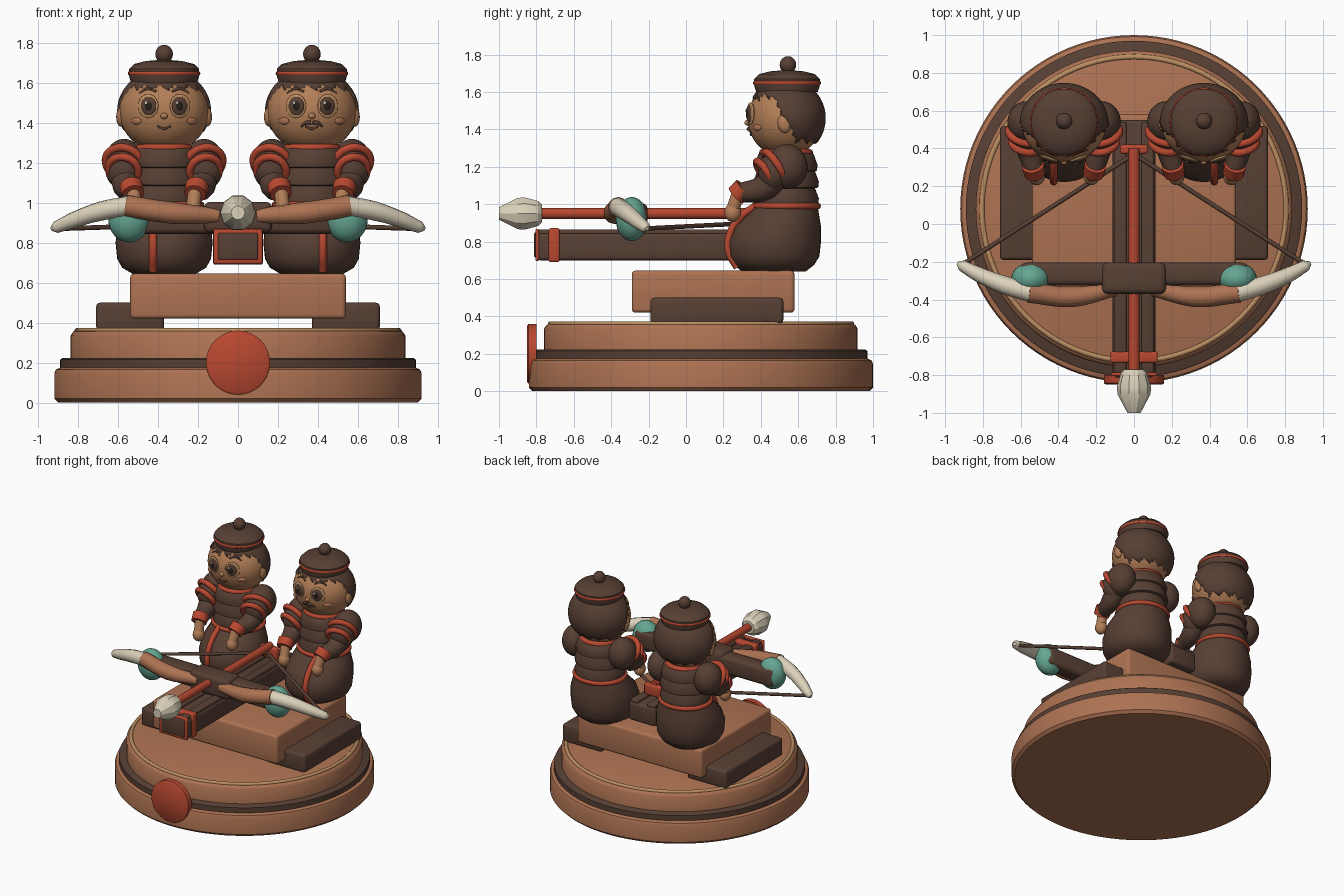
import bpy, bmesh, math
from mathutils import Vector, Matrix

if "Cube" in bpy.data.objects:
    bpy.data.objects.remove(bpy.data.objects["Cube"])


def material(name, rgb):
    m = bpy.data.materials.new(name)
    m.diffuse_color = (*rgb, 1)
    m.use_nodes = True
    m.node_tree.nodes["Principled BSDF"].inputs["Base Color"].default_value = m.diffuse_color
    return m


WOOD = material("wood", (0.42, 0.17, 0.085))
DARK = material("dark_wood", (0.095, 0.05, 0.034))
RED = material("red", (0.48, 0.065, 0.03))
BONE = material("bone", (0.72, 0.65, 0.5))
TEAL = material("teal", (0.13, 0.38, 0.29))
SKIN = material("skin", (0.45, 0.21, 0.095))
TAN = material("tan", (0.5, 0.27, 0.12))
BLACK = material("black", (0.02, 0.014, 0.01))


def finish(name, bm, mat, angle=40):
    bmesh.ops.recalc_face_normals(bm, faces=bm.faces)
    me = bpy.data.meshes.new(name)
    bm.to_mesh(me)
    bm.free()
    ob = bpy.data.objects.new(name, me)
    bpy.context.collection.objects.link(ob)
    return smooth(ob, mat, angle)


def smooth(ob, mat, angle=40):
    ob.data.materials.clear()
    ob.data.materials.append(mat)
    bpy.ops.object.select_all(action='DESELECT')
    ob.select_set(True)
    bpy.context.view_layer.objects.active = ob
    if angle:
        bpy.ops.object.shade_smooth_by_angle(angle=math.radians(angle))
    return ob


def box(name, lo, hi, mat, bevel=0.02):
    lo, hi = Vector(lo), Vector(hi)
    bm = bmesh.new()
    bmesh.ops.create_cube(bm, size=1, matrix=Matrix.Translation((lo + hi) / 2) @ Matrix.Diagonal((*(hi - lo), 1)))
    bmesh.ops.bevel(bm, geom=bm.edges[:], offset=bevel, segments=3, profile=0.5, affect='EDGES')
    return finish(name, bm, mat)


def ball(name, loc, r, mat, rot=(0, 0, 0), seg=28):
    bm = bmesh.new()
    bmesh.ops.create_uvsphere(bm, u_segments=seg, v_segments=seg * 2 // 3, radius=1)
    ob = finish(name, bm, mat, 80)
    ob.location, ob.scale, ob.rotation_euler = loc, r, rot
    return ob


def loft(name, rings, mat, loc=(0, 0, 0), rot=(0, 0, 0), sides=40, angle=40):
    """Stack of elliptical rings (z, y centre, rx, ry), capped."""
    bm = bmesh.new()
    loops = []
    for z, yc, rx, ry in rings:
        loops.append([bm.verts.new((rx * math.cos(a), yc + ry * math.sin(a), z))
                      for a in (2 * math.pi * i / sides for i in range(sides))])
    for a, b in zip(loops, loops[1:]):
        for i in range(sides):
            j = (i + 1) % sides
            bm.faces.new((a[i], a[j], b[j], b[i]))
    bm.faces.new(loops[0])
    bm.faces.new(loops[-1])
    ob = finish(name, bm, mat, angle)
    ob.location, ob.rotation_euler = loc, rot
    return ob


def lathe(name, prof, mat, **kw):
    return loft(name, [(z, 0, r, r) for r, z in prof], mat, **kw)


def tube(name, pts, radii, mat):
    cu = bpy.data.curves.new(name, 'CURVE')
    cu.dimensions, cu.bevel_depth, cu.bevel_resolution = '3D', 1, 4
    cu.use_fill_caps, cu.resolution_u = True, 8
    sp = cu.splines.new('BEZIER')
    sp.bezier_points.add(len(pts) - 1)
    for bp, p, r in zip(sp.bezier_points, pts, radii):
        bp.co, bp.radius = p, r
        bp.handle_left_type = bp.handle_right_type = 'AUTO'
    ob = bpy.data.objects.new(name, cu)
    bpy.context.collection.objects.link(ob)
    bpy.ops.object.select_all(action='DESELECT')
    ob.select_set(True)
    bpy.context.view_layer.objects.active = ob
    bpy.ops.object.convert(target='MESH')
    return smooth(bpy.context.object, mat, 50)


def ring(name, loc, R, r, mat, rot=(0, 0, 0), scale=(1, 1, 1), seg=40):
    bpy.ops.mesh.primitive_torus_add(location=loc, rotation=rot, major_radius=R, minor_radius=r,
                                     major_segments=seg, minor_segments=10)
    ob = bpy.context.object
    ob.name, ob.scale = name, scale
    return smooth(ob, mat, 60)


# round stepped base
C = (0, 0.08, 0)
lathe("base_lower", [(0.9, 0), (0.92, 0.02), (0.92, 0.145), (0.912, 0.165), (0.89, 0.175)], WOOD, loc=C, sides=96)
lathe("base_band", [(0.89, 0.165), (0.89, 0.215), (0.88, 0.222)], DARK, loc=C, sides=96)
lathe("base_upper", [(0.838, 0.2), (0.838, 0.335), (0.825, 0.355), (0.8, 0.365)], WOOD, loc=C, sides=96)
ring("base_rim", (0, 0.08, 0.36), 0.805, 0.014, TAN, seg=96)
# plain badge on the front
lathe("badge", [(0.15, 0), (0.16, 0.008), (0.16, 0.05)], RED, loc=(0, -0.85, 0.2), rot=(-math.pi / 2, 0, 0), sides=48)

# platform
box("platform", (-0.54, -0.29, 0.42), (0.54, 0.58, 0.645), WOOD)
for s in (-1, 1):
    a, b = sorted((s * 0.37, s * 0.71))
    box("side_block", (a, -0.19, 0.36), (b, 0.52, 0.5), DARK)

# crossbow stock, with a groove between two lips
box("stock", (-0.115, -0.8, 0.7), (0.115, 0.55, 0.845), DARK)
for s in (-1, 1):
    a, b = sorted((s * 0.04, s * 0.105))
    box("stock_lip", (a, -0.79, 0.82), (b, 0.54, 0.865), DARK, 0.01)
box("stock_band", (-0.125, -0.735, 0.69), (0.125, -0.675, 0.872), RED, 0.012)
box("stock_nose_frame", (-0.122, -0.805, 0.695), (0.122, -0.785, 0.868), RED, 0.008)
box("stock_nose", (-0.1, -0.812, 0.715), (0.1, -0.78, 0.85), DARK, 0.008)
box("string_catch", (-0.075, 0.37, 0.86), (0.075, 0.42, 0.95), RED, 0.015)

# bow
box("bow_beam", (-0.6, -0.325, 0.845), (0.6, -0.205, 0.985), DARK, 0.03)
box("bow_grip", (-0.17, -0.37, 0.85), (0.17, -0.205, 1.005), DARK, 0.03)
for s in (-1, 1):
    tube("bow_limb", [(s * 0.1, -0.345, 0.935), (s * 0.33, -0.385, 0.95), (s * 0.56, -0.362, 0.985)],
         [0.038, 0.055, 0.054], WOOD)
    tube("bow_tip", [(s * 0.54, -0.365, 0.985), (s * 0.68, -0.325, 0.96), (s * 0.82, -0.268, 0.915),
                     (s * 0.91, -0.22, 0.878), (s * 0.932, -0.207, 0.87)], [0.05, 0.048, 0.04, 0.03, 0.012], BONE)
    ball("bow_joint", (s * 0.545, -0.29, 0.92), (0.105, 0.085, 0.118), TEAL)
    tube("bow_string", [(s * 0.91, -0.215, 0.87), (0, 0.37, 0.9)], [0.012, 0.012], DARK)

# bolt
lathe("bolt_shaft", [(0.029, 0), (0.029, 1.2)], RED, loc=(0, -0.8, 0.95), rot=(-math.pi / 2, 0, 0), sides=16)
lathe("bolt_head", [(0.035, 0), (0.088, 0.1), (0.09, 0.14), (0.07, 0.21), (0.05, 0.23)], BONE,
      loc=(0, -1, 0.95), rot=(-math.pi / 2, 0, 0), sides=10, angle=25)


def hair(X):
    """Slightly larger head shell; parts below the hairline sink into the head."""
    bm = bmesh.new()
    bmesh.ops.create_uvsphere(bm, u_segments=56, v_segments=40, radius=1)
    for v in bm.verts:
        t = min(1, max(0, (v.co.y + 0.35) / 0.6))
        line = 0.55 - 1.15 * t + 0.05 * math.sin(14 * math.atan2(v.co.x, v.co.y))
        if v.co.z < line:
            v.co *= 0.85
    ob = finish("hair", bm, DARK, 60)
    ob.location, ob.scale = (X, 0.535, 1.46), (0.235, 0.212, 0.212)


def figure(s, moustache):
    X = s * 0.37
    # robe and belted armour coat
    loft("robe", [(0.64, 0.47, 0.15, 0.17), (0.675, 0.47, 0.21, 0.215), (0.72, 0.47, 0.235, 0.243),
                  (0.8, 0.472, 0.243, 0.25), (0.88, 0.49, 0.235, 0.232), (0.95, 0.52, 0.205, 0.19),
                  (1.0, 0.535, 0.18, 0.168)], DARK, (X, 0, 0))
    tube("robe_trim", [(X + s * 0.055, y, z) for y, z in
                       ((0.37, 0.99), (0.29, 0.93), (0.235, 0.84), (0.228, 0.75), (0.275, 0.66))], [0.02] * 5, RED)
    ring("belt", (X, 0.535, 0.99), 0.172, 0.018, RED, scale=(1.06, 0.98, 1))
    rings = []
    for z, r in ((1.0, 0.172), (1.09, 0.172), (1.18, 0.165)):
        rings += [(z, 0.535, r * 1.05, r), (z + 0.03, 0.535, r * 1.07, r * 1.02), (z + 0.085, 0.535, r * 0.95, r * 0.9)]
    loft("armour_coat", rings + [(1.3, 0.535, 0.12, 0.11)], DARK, (X, 0, 0))
    ring("collar", (X, 0.535, 1.275), 0.125, 0.02, RED)
    # shoulders, arms and hands
    for d in (-1, 1):
        ball("shoulder", (X + d * 0.2, 0.54, 1.2), (0.1, 0.11, 0.12), DARK)
        ball("shoulder_flap", (X + d * 0.2, 0.47, 1.17), (0.095, 0.085, 0.105), DARK)
        for y, z, R in ((0.475, 1.2, 0.092), (0.42, 1.165, 0.076)):
            ring("shoulder_trim", (X + d * 0.203, y, z), R, 0.02, RED, rot=(math.radians(-58), 0, d * 0.25))
        tube("sleeve", [(X + d * 0.2, 0.5, 1.18), (X + d * 0.19, 0.42, 1.09), (X + d * 0.16, 0.29, 1.06)],
             [0.075, 0.07, 0.052], DARK)
        tube("cuff", [(X + d * 0.165, 0.31, 1.085), (X + d * 0.155, 0.265, 1.045)], [0.06, 0.056], RED)
        tube("wrist", [(X + d * 0.155, 0.28, 1.06), (X + d * 0.145, 0.25, 0.97)], [0.036, 0.036], SKIN)
        ball("hand", (X + d * 0.145, 0.25, 0.955), (0.042, 0.045, 0.05), SKIN)
    # head and hair
    ball("head", (X, 0.53, 1.455), (0.224, 0.2, 0.203), SKIN, seg=40)
    hair(X)
    lathe("hat", [(0.165, 1.6), (0.177, 1.64), (0.175, 1.67), (0.15, 1.695), (0.09, 1.71), (0.03, 1.715)],
          DARK, loc=(X, 0.54, 0))
    ring("hat_trim", (X, 0.54, 1.648), 0.171, 0.011, RED)
    ball("hat_knob", (X, 0.545, 1.745), (0.044, 0.044, 0.046), DARK)

    # face, features placed on the head surface
    def face(dx, z, out=0.0):
        return (X + dx, 0.53 - out - 0.2 * math.sqrt(1 - (dx / 0.224) ** 2 - ((z - 1.455) / 0.203) ** 2), z)
    for d in (-1, 1):
        turn = (0, 0, d * 0.33)
        ball("eye_rim", face(d * 0.08, 1.485), (0.054, 0.012, 0.06), TAN, turn, 20)
        ball("eye", face(d * 0.078, 1.485, 0.007), (0.041, 0.012, 0.046), DARK, turn, 20)
        ball("pupil", face(d * 0.077, 1.485, 0.013), (0.022, 0.01, 0.026), BLACK, turn, 16)
        ball("eye_glint", face(d * 0.077 - 0.012, 1.5, 0.022), (0.008, 0.004, 0.008), BONE, turn, 10)
        ball("cheek", face(d * 0.14, 1.41), (0.032, 0.01, 0.018), WOOD, (0, 0, d * 0.7), 16)
        ball("ear", (X + d * 0.215, 0.525, 1.43), (0.025, 0.035, 0.05), SKIN, (0.2, 0, 0), 16)
        tube("brow", [face(d * x, z) for x, z in ((0.04, 1.558), (0.08, 1.572), (0.125, 1.55))],
             [0.006, 0.009, 0.004], DARK)
        if moustache:
            tube("moustache", [face(d * x, z, 0.003) for x, z in ((0.004, 1.402), (0.03, 1.4), (0.055, 1.38))],
                 [0.01, 0.009, 0.003], DARK)
    ball("nose", face(0, 1.435), (0.018, 0.018, 0.016), SKIN, seg=16)
    tube("mouth", [face(x, z) for x, z in ((-0.035, 1.385), (0, 1.372), (0.035, 1.385))], [0.004, 0.007, 0.004], DARK)


figure(-1, False)
figure(1, True)
